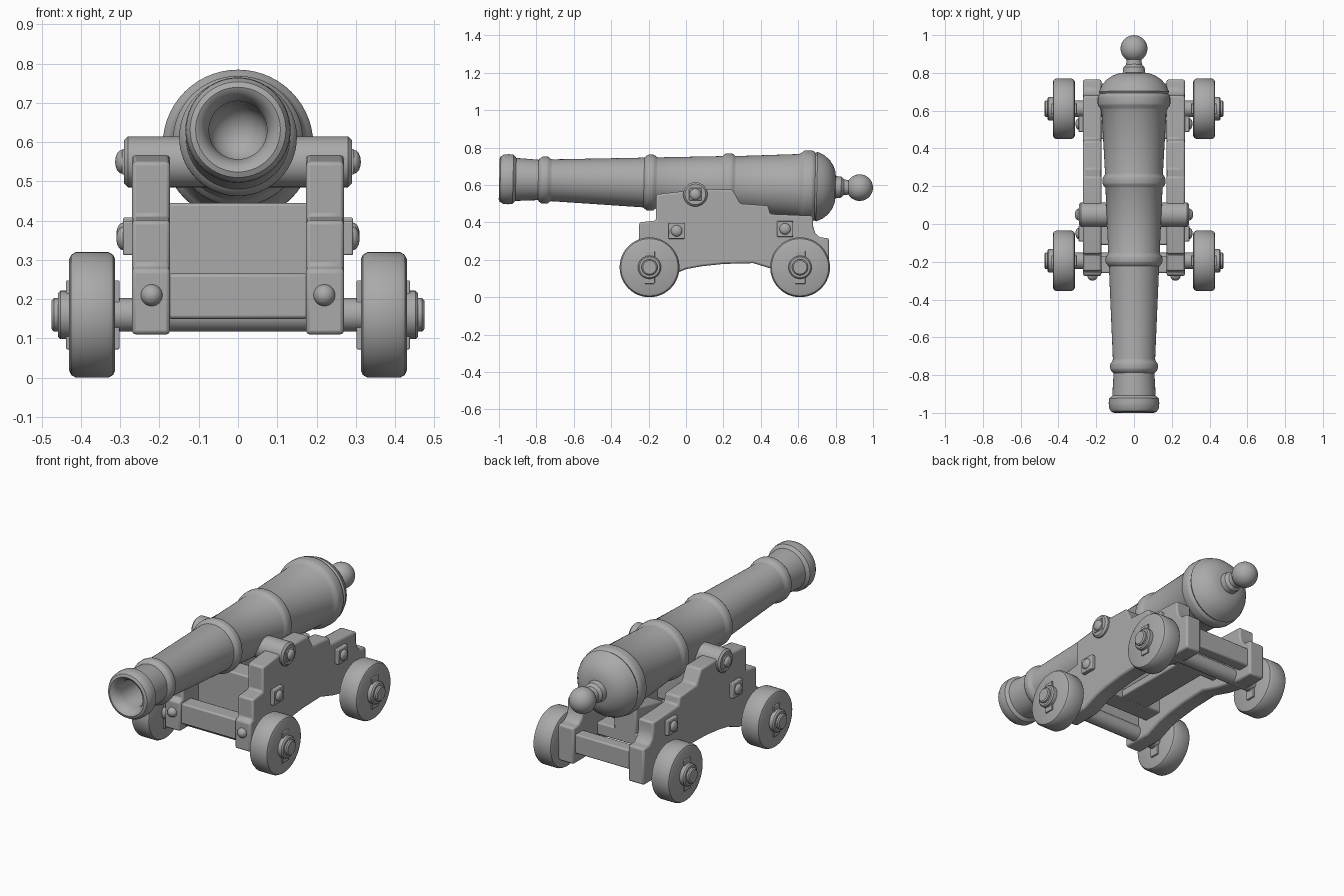
import bpy, bmesh, math
from mathutils import Matrix, Vector

cube = bpy.data.objects.get("Cube")
if cube:
    bpy.data.objects.remove(cube, do_unlink=True)

grey = bpy.data.materials.new("plain grey")
grey.use_nodes = True
grey.diffuse_color = (0.4, 0.4, 0.4, 1)
grey.node_tree.nodes["Principled BSDF"].inputs["Base Color"].default_value = (0.4, 0.4, 0.4, 1)


def finish(name, bm, bevel=0):
    bmesh.ops.recalc_face_normals(bm, faces=bm.faces)
    mesh = bpy.data.meshes.new(name)
    bm.to_mesh(mesh)
    bm.free()
    mesh.materials.append(grey)
    ob = bpy.data.objects.new(name, mesh)
    bpy.context.collection.objects.link(ob)
    if bevel:
        mod = ob.modifiers.new("soft edges", "BEVEL")
        mod.width = bevel
        mod.segments = 2
        mod.limit_method = "ANGLE"
    bpy.ops.object.select_all(action="DESELECT")
    ob.select_set(True)
    bpy.context.view_layer.objects.active = ob
    bpy.ops.object.shade_smooth_by_angle(angle=math.radians(35))


def lathe(name, profile, origin, direction, sides=40):
    """Turn (distance, radius) points about a line; zero radius makes a pole."""
    rot = Vector((0, 0, 1)).rotation_difference(Vector(direction)).to_matrix().to_4x4()
    bm = bmesh.new()
    rings = []
    for t, r in profile:
        if r < 1e-6:
            rings.append([bm.verts.new((0, 0, t))] * sides)
        else:
            rings.append([bm.verts.new((r * math.cos(a), r * math.sin(a), t))
                          for a in (math.tau * i / sides for i in range(sides))])
    for a, b in zip(rings, rings[1:]):
        for i in range(sides):
            j = (i + 1) % sides
            bm.faces.new(list(dict.fromkeys((a[i], a[j], b[j], b[i]))))
    bm.transform(Matrix.Translation(origin) @ rot)
    finish(name, bm)


def box(name, xs, ys, zs, bevel=0.008):
    bm = bmesh.new()
    bmesh.ops.create_cube(bm, size=1)
    for v in bm.verts:
        v.co = [(lo + hi) / 2 + c * (hi - lo)
                for c, (lo, hi) in zip(v.co, (xs, ys, zs))]
    finish(name, bm, bevel)


def slab(name, outline, x0, x1):
    """Solid between two copies of a side outline of (y, z) points."""
    bm = bmesh.new()
    a, b = ([bm.verts.new((x, y, z)) for y, z in outline] for x in (x0, x1))
    bm.faces.new(a)
    bm.faces.new(b[::-1])
    for i in range(len(a)):
        bm.faces.new((a[i - 1], b[i - 1], b[i], a[i]))
    finish(name, bm, 0.01)


def arc(centre, radius, a0, a1, steps):
    """Profile points of a round end, from angle a0 to a1."""
    angles = [math.radians(a0 + (a1 - a0) * i / steps) for i in range(steps + 1)]
    return [(centre - radius * math.cos(a), radius * math.sin(a)) for a in angles]


def band(a, b, r, soft=0.012):
    """Raised ring on the barrel."""
    return [(a, r - soft), (a + soft, r - 0.002), (a + 0.02, r),
            (b - 0.02, r), (b - soft, r - 0.002), (b, r - soft)]


def dome_bolt(name, origin, direction, radius, height):
    angles = [math.radians(a) for a in range(90, -1, -15)]
    lathe(name, [(height * math.cos(a), radius * math.sin(a)) for a in angles],
          origin, direction, 24)


# barrel: bore, muzzle, bands, breech and knob, tilted slightly
profile = arc(-0.62, 0.074, 180, 90, 6)
profile += [(-0.94, 0.074), (-0.97, 0.082), (-0.993, 0.096), (-0.999, 0.108),
            (-0.993, 0.122), (-0.975, 0.132), (-0.95, 0.134), (-0.925, 0.132),
            (-0.91, 0.115), (-0.79, 0.108)]
profile += band(-0.785, -0.725, 0.126) + [(-0.715, 0.112), (-0.225, 0.133)]
profile += band(-0.22, -0.16, 0.15) + [(-0.155, 0.136), (0.19, 0.151)]
profile += band(0.195, 0.26, 0.166) + [(0.265, 0.153), (0.6, 0.172)]
profile += band(0.615, 0.69, 0.192)
profile += [(0.7, 0.186), (0.735, 0.17), (0.765, 0.145), (0.785, 0.115), (0.797, 0.085),
            (0.80, 0.06), (0.83, 0.056), (0.845, 0.042)]
profile += arc(0.929, 0.071, 33, 180, 14)
lathe("barrel", profile, (0, 0, 0.608), (0, 1, -0.024), 56)

# trunnion bar
lathe("trunnions", [(-0.29, 0), (-0.29, 0.055), (-0.28, 0.065),
                    (0.28, 0.065), (0.29, 0.055), (0.29, 0)],
      (0, 0.05, 0.55), (1, 0, 0))

# carriage cheek outline, clockwise from the front foot
cheek = [(-0.275, 0.11), (-0.275, 0.275), (-0.25, 0.285), (-0.25, 0.4), (-0.16, 0.41),
         (-0.16, 0.55), (-0.03, 0.565), (0.12, 0.578), (0.25, 0.575), (0.29, 0.5),
         (0.44, 0.49), (0.45, 0.445), (0.68, 0.435), (0.68, 0.38), (0.69, 0.345),
         (0.715, 0.32), (0.765, 0.315), (0.765, 0.11), (0.66, 0.11), (0.48, 0.145),
         (0.36, 0.182), (0.2, 0.178), (0.08, 0.165), (0, 0.15), (-0.1, 0.11)]

# wheel and hub profiles, measured outward from the centre line
wheel = [(0.313, 0), (0.313, 0.142), (0.318, 0.153), (0.33, 0.16),
         (0.413, 0.16), (0.425, 0.153), (0.43, 0.142), (0.43, 0)]
hub = [(0.42, 0), (0.42, 0.062), (0.452, 0.062), (0.459, 0.055), (0.459, 0.043),
       (0.469, 0.043), (0.475, 0.036), (0.475, 0)]
axles = (("front", -0.195), ("rear", 0.61))

for s, side in ((1, "left"), (-1, "right")):
    slab(side + "_cheek", cheek, s * 0.173, s * 0.27)
    dome_bolt(side + "_front_bolt", (s * 0.22, -0.272, 0.21), (0, -1, 0), 0.028, 0.028)

    # square plates with bolts
    for label, y, z, half, x in (("front", -0.05, 0.355, 0.043, 0.293),
                                 ("rear", 0.53, 0.365, 0.043, 0.293),
                                 ("trunnion", 0.05, 0.55, 0.033, 0.296)):
        box(f"{side}_{label}_plate", sorted((s * 0.26, s * x)),
            (y - half, y + half), (z - half, z + half), 0.004)
        dome_bolt(f"{side}_{label}_plate_bolt", (s * x, y, z), (s, 0, 0), 0.03, 0.017)

    # wheels with hubs and wedge keys
    for label, y in axles:
        lathe(f"{side}_{label}_wheel", wheel, (0, y, 0.16), (s, 0, 0), 48)
        lathe(f"{side}_{label}_hub", hub, (0, y, 0.16), (s, 0, 0), 32)
        box(f"{side}_{label}_key", sorted((s * 0.302, s * 0.438)),
            (y - 0.028, y + 0.028), (0.072, 0.248), 0.003)

# axles
for label, y in axles:
    lathe(label + "_axle", [(-0.45, 0), (-0.45, 0.043), (0.45, 0.043), (0.45, 0)],
          (0, y, 0.16), (1, 0, 0), 32)

# cross members between the cheeks
box("front_beam", (-0.18, 0.18), (-0.26, -0.17), (0.15, 0.265))
box("rear_beam", (-0.18, 0.18), (0.675, 0.745), (0.165, 0.275))
box("front_transom", (-0.18, 0.18), (-0.11, 0.01), (0.2, 0.445))
box("bed_plank", (-0.09, 0.09), (0, 0.55), (0.2, 0.245))
box("bed_crosspiece", (-0.18, 0.18), (0.45, 0.55), (0.2, 0.27))
slab("elevating_wedge", [(0.3, 0.24), (0.3, 0.36), (0.55, 0.42), (0.55, 0.24)], -0.07, 0.07)
